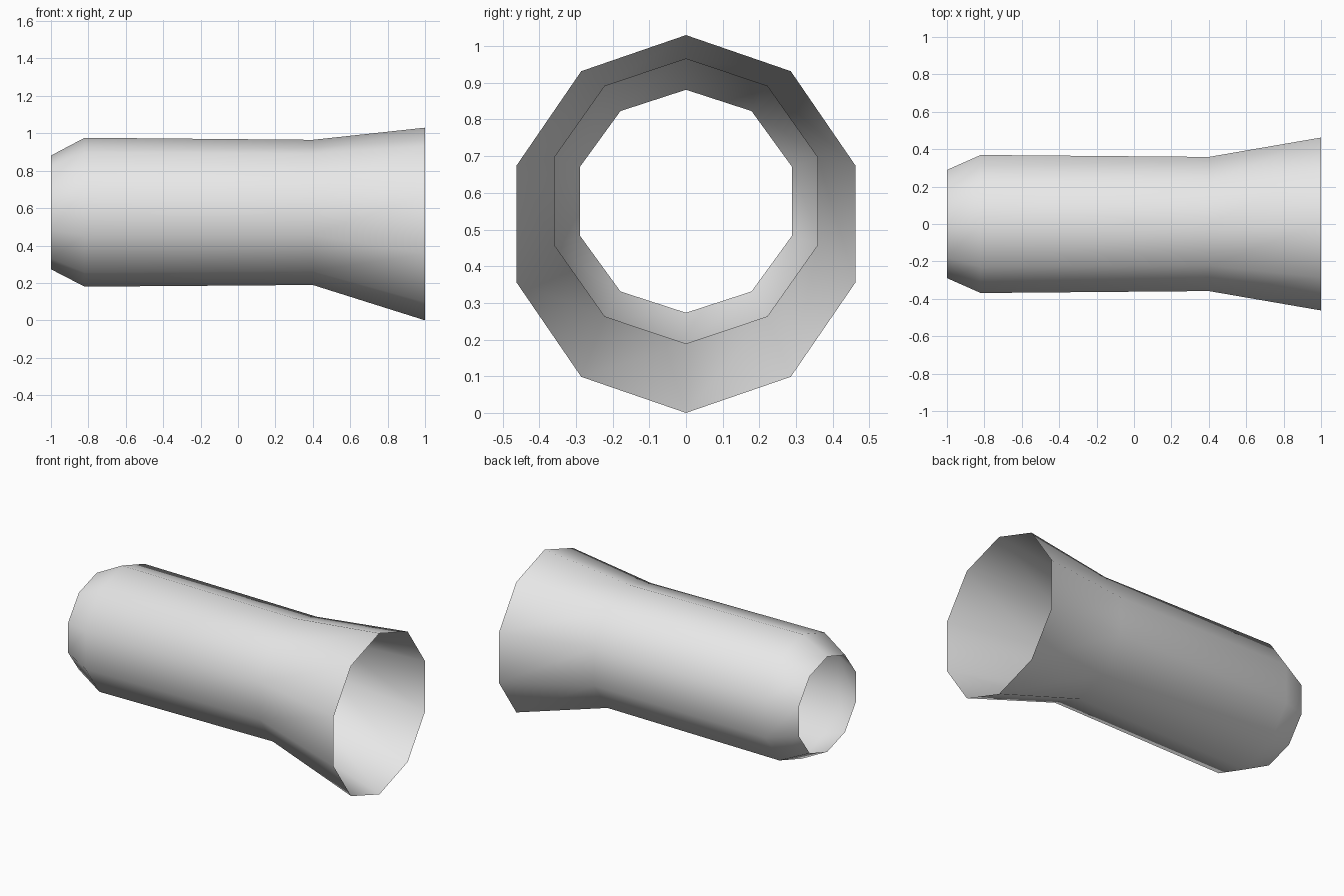
import bpy, bmesh, math

cube = bpy.data.objects.get("Cube")
if cube:
    bpy.data.objects.remove(cube, do_unlink=True)

SIDES = 10

# Light grey material
grey = bpy.data.materials.new("light_grey")
grey.use_nodes = True
colour = (0.8, 0.8, 0.8, 1)
grey.diffuse_color = colour
grey.node_tree.nodes["Principled BSDF"].inputs["Base Color"].default_value = colour

# Tube stations along x: position, centre height, half width, half height
stations = [
    (-1.0, 0.577, 0.304, 0.304),
    (-0.82, 0.578, 0.388, 0.398),
    (0.4, 0.577, 0.377, 0.388),
    (1.0, 0.515, 0.486, 0.515),
]


def add_ring(bm, x, centre, half_width, half_height):
    angles = [math.tau * i / SIDES for i in range(SIDES)]
    return [bm.verts.new((x, half_width * math.sin(a), centre + half_height * math.cos(a)))
            for a in angles]


# Open-ended flared tube, skinned between neighbouring rings with normals outward
bm = bmesh.new()
rings = [add_ring(bm, *s) for s in stations]
for a, b in zip(rings, rings[1:]):
    for i in range(SIDES):
        j = (i + 1) % SIDES
        bm.faces.new((a[i], b[i], b[j], a[j])).smooth = True

mesh = bpy.data.meshes.new("flared_tube")
bm.to_mesh(mesh)
bm.free()
mesh.materials.append(grey)
tube = bpy.data.objects.new("flared_tube", mesh)
bpy.context.collection.objects.link(tube)
